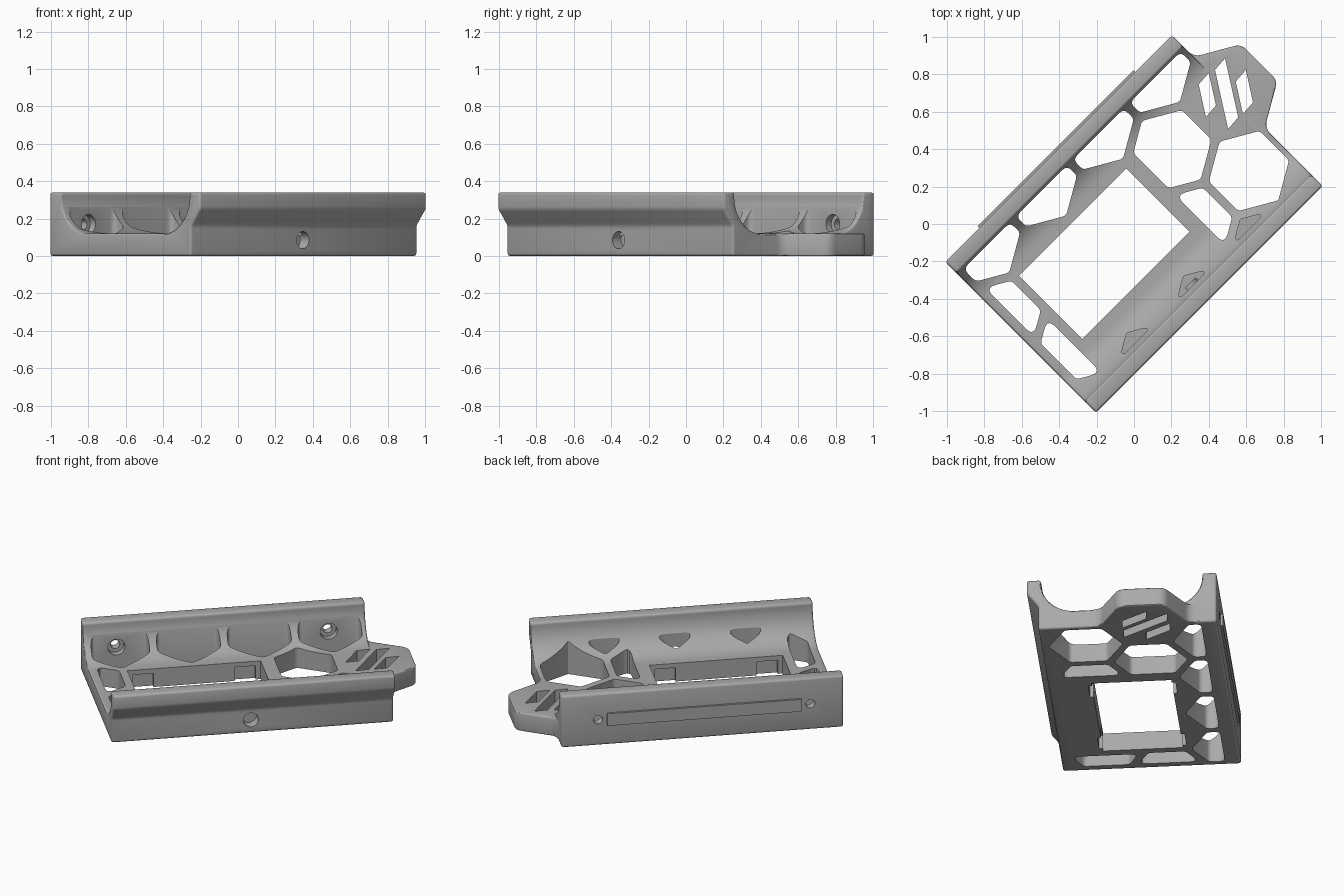
import bpy, bmesh, math
from mathutils import Vector, Matrix

if "Cube" in bpy.data.objects:
    bpy.data.objects.remove(bpy.data.objects["Cube"])

TURN = Matrix.Rotation(math.radians(45), 4, 'Z')   # the tray lies diagonally
HALF_L, HALF_W, TOP, FLOOR = 0.857, 0.57, 0.34, 0.12

grey = bpy.data.materials.new("plastic grey")
grey.use_nodes = True
grey.diffuse_color = (0.4, 0.4, 0.4, 1)
grey.node_tree.nodes["Principled BSDF"].inputs["Base Color"].default_value = (0.4, 0.4, 0.4, 1)


def rounded(points, r, steps=5):
    """Round every corner of a closed 2D outline."""
    out = []
    pts = [Vector(p) for p in points]
    for i, p in enumerate(pts):
        a, b = pts[i - 1] - p, pts[(i + 1) % len(pts)] - p
        half = a.angle(b) / 2
        cut = min(r / math.tan(half), a.length * 0.45, b.length * 0.45)
        s, e = p + a.normalized() * cut, p + b.normalized() * cut
        for k in range(steps + 1):
            t = k / steps
            out.append(s * (1 - t) ** 2 + p * 2 * t * (1 - t) + e * t * t)
    return out


def clip(points, axis, limit, side):
    """Keep the part of an outline where side * (coordinate - limit) >= 0."""
    out = []
    for i, p in enumerate(points):
        q = points[i - 1]
        dp, dq = side * (p[axis] - limit), side * (q[axis] - limit)
        if dp * dq < 0:
            out.append(q.lerp(p, dq / (dq - dp)))
        if dp >= 0:
            out.append(p)
    return out


def hexagon(u, v, r=0.222):
    return [Vector((u + r * math.sin(k * math.pi / 3), v + r * math.cos(k * math.pi / 3)))
            for k in range(6)]


def prism(name, points, lo, hi, along_u=False):
    """Extrude an outline upward, or a (v, z) cross-section along the tray."""
    bm = bmesh.new()
    rings = [[bm.verts.new((h, p[0], p[1]) if along_u else (p[0], p[1], h)) for p in points]
             for h in (lo, hi)]
    bm.faces.new(rings[0])
    bm.faces.new(rings[1])
    n = len(points)
    for i in range(n):
        j = (i + 1) % n
        bm.faces.new((rings[0][i], rings[0][j], rings[1][j], rings[1][i]))
    bmesh.ops.recalc_face_normals(bm, faces=bm.faces)
    mesh = bpy.data.meshes.new(name)
    bm.to_mesh(mesh)
    bm.free()
    mesh.materials.append(grey)
    ob = bpy.data.objects.new(name, mesh)
    bpy.context.collection.objects.link(ob)
    return ob


def box(name, u0, u1, v0, v1, z0, z1):
    return prism(name, [(u0, v0), (u1, v0), (u1, v1), (u0, v1)], z0, z1)


def cylinder(u, v0, v1, z, r):
    bpy.ops.mesh.primitive_cylinder_add(vertices=32, radius=r, depth=v1 - v0,
                                        location=(u, (v0 + v1) / 2, z),
                                        rotation=(math.pi / 2, 0, 0))
    return bpy.context.object


def apply_modifiers(ob):
    bpy.context.view_layer.update()
    ev = ob.evaluated_get(bpy.context.evaluated_depsgraph_get())
    mesh = bpy.data.meshes.new_from_object(ev)
    ob.modifiers.clear()
    ob.data = mesh


def combine(ob, other, operation):
    mod = ob.modifiers.new("cut", 'BOOLEAN')
    mod.operation, mod.solver, mod.object = operation, 'EXACT', other
    apply_modifiers(ob)
    bpy.data.objects.remove(other)


def bevel(ob, width):
    mod = ob.modifiers.new("edge", 'BEVEL')
    mod.width, mod.segments, mod.limit_method = width, 3, 'ANGLE'
    mod.angle_limit = math.radians(35)
    apply_modifiers(ob)


# Cross-section: two walls with curved inner sides, one undercut outside
R, IN = 0.20, 0.484
arc = [(IN - R + R * math.cos(t), TOP - 0.02 - R * math.sin(t))
       for t in [k * math.pi / 32 for k in range(17)]]
section = [(-0.50, 0), (HALF_W, 0), (HALF_W, TOP), (IN, TOP)]
section += arc + [(-v, z) for v, z in reversed(arc)]
section += [(-IN, TOP), (-HALF_W, TOP), (-HALF_W, 0.25), (-0.50, 0.16)]
body = prism("tray_body", section, -HALF_L, HALF_L, along_u=True)
bevel(body, 0.014)

# End tab
tab = prism("end_tab", rounded([(0.80, 0.47), (0.85, 0.47), (0.868, 0.40), (1.085, 0.275),
                                (1.085, 0.0), (0.868, -0.125), (0.85, -0.19), (0.80, -0.19)],
                               0.07), 0, FLOOR + 0.0005)
bevel(tab, 0.008)
combine(body, tab, 'UNION')

# Honeycomb openings: column, row centre, limits along the tray
STEP, ROW, U0, V0 = 0.43, 0.372, 0.42, 0.138
cells = [(U0 + STEP * (0.5 - k), V0 + ROW, -0.815, 0.83) for k in range(4)]
cells += [(U0, V0, 0.265, 0.83), (U0 - 3 * STEP, V0, -0.805, 0.0),
          (U0 + STEP / 2, V0 - ROW, 0.0, 0.84), (U0 - STEP / 2, V0 - ROW, 0.265, 0.84),
          (U0 - 2.5 * STEP, V0 - ROW, -0.805, -0.685)]
for u, v, lo, hi in cells:
    shape = hexagon(u, v)
    for axis, limit, side in ((0, lo, 1), (0, hi, -1), (1, 0.475, -1), (1, -0.455, 1)):
        shape = clip(shape, axis, limit, side)
    combine(body, prism("cell", rounded(shape, 0.035), -1, 1), 'DIFFERENCE')

# Blind pockets in the undercut wall
for k in range(3):
    shape = clip(hexagon(U0 - k * STEP, V0 - 2 * ROW), 1, -0.455, 1)
    combine(body, prism("pocket", rounded(shape, 0.02), 0.11, 1), 'DIFFERENCE')

# Central window with clip notches in its long sides
combine(body, box("window", -0.63, 0.18, -0.24, 0.24, -1, 1), 'DIFFERENCE')
for u in (-0.60, 0.02):
    combine(body, box("notch", u, u + 0.13, -0.262, 0.262, -1, 0.09), 'DIFFERENCE')

# Slanted slots in the tab
for cx, cy, length in ((0.392, 0.69, 0.55), (0.495, 0.697, 1), (0.59, 0.706, 0.55)):
    a, b = Vector((0.027, 0.031)), Vector((0.035, -0.158)) * length
    c = Vector((cx, cy))
    slot = prism("slot", [c + a + b, c + a - b, c - a - b, c - a + b], -1, 1)
    slot.data.transform(TURN.inverted())
    combine(body, slot, 'DIFFERENCE')

# Screw holes: countersunk pair in the tall wall, one in the undercut wall
for u in (U0 + STEP / 2, U0 - 2.5 * STEP):
    combine(body, cylinder(u, 0.4, 0.7, 0.17, 0.028), 'DIFFERENCE')
    combine(body, cylinder(u, 0.4, 0.515, 0.17, 0.052), 'DIFFERENCE')
combine(body, cylinder(U0 - STEP, -0.6, -0.435, 0.085, 0.046), 'DIFFERENCE')

# Raised bar on the outside of the tall wall
bar = box("outer_bar", -0.60, 0.58, HALF_W - 0.01, HALF_W + 0.014, 0.13, 0.21)

for ob in (body, bar):
    ob.data.transform(TURN)
    ob.data.materials.clear()
    ob.data.materials.append(grey)
    for poly in ob.data.polygons:
        poly.material_index = 0
    bpy.ops.object.select_all(action='DESELECT')
    ob.select_set(True)
    bpy.context.view_layer.objects.active = ob
    bpy.ops.object.shade_smooth_by_angle(angle=math.radians(30))
